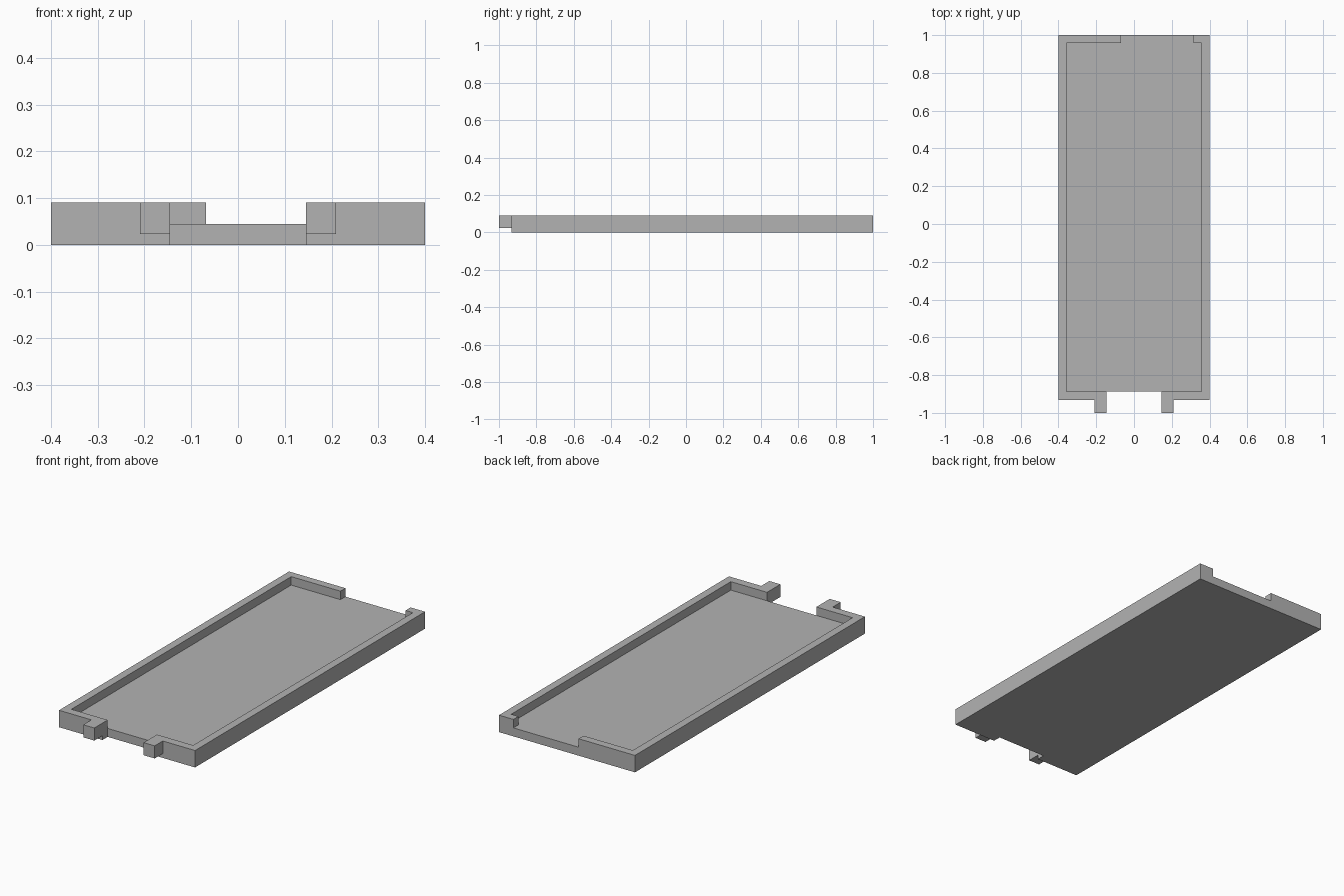
import bpy, bmesh, math

cube = bpy.data.objects.get("Cube")
if cube:
    bpy.data.objects.remove(cube, do_unlink=True)

grey = bpy.data.materials.new("mid grey")
grey.use_nodes = True
grey.diffuse_color = (0.45, 0.45, 0.45, 1)
grey.node_tree.nodes["Principled BSDF"].inputs["Base Color"].default_value = grey.diffuse_color


def prism(name, outline, z0, z1):
    """Extrude a flat outline from z0 up to z1."""
    bm = bmesh.new()
    base = bm.faces.new([bm.verts.new((x, y, z0)) for x, y in outline])
    grown = bmesh.ops.extrude_face_region(bm, geom=[base])["geom"]
    top = [v for v in grown if isinstance(v, bmesh.types.BMVert)]
    bmesh.ops.translate(bm, verts=top, vec=(0, 0, z1 - z0))
    bmesh.ops.recalc_face_normals(bm, faces=bm.faces)
    mesh = bpy.data.meshes.new(name)
    bm.to_mesh(mesh)
    bm.free()
    mesh.materials.append(grey)
    obj = bpy.data.objects.new(name, mesh)
    bpy.context.collection.objects.link(obj)
    return obj


HALF, INNER = 0.4, 0.358          # outer and inner half widths
FRONT, LEDGE = -0.932, -0.888     # front wall, outside and inside
BACK, BACK_IN = 1.0, 0.958        # back wall, outside and inside
SLOT, TAB = 0.145, 0.21           # front notch edge and outer edge of the tabs
HEIGHT, FLOOR, TAB_BASE = 0.09, 0.045, 0.023

# Tray footprint with the front notch and two tabs, mirrored across x
half = [(SLOT, LEDGE), (SLOT, -1), (TAB, -1), (TAB, FRONT), (HALF, FRONT), (HALF, BACK)]
tray = prism("tray", half + [(-x, y) for x, y in reversed(half)], 0, HEIGHT)

# Pocket, running out through the off-centre opening in the back wall
pocket = prism("pocket_cutter", [
    (-INNER, LEDGE), (INNER, LEDGE), (INNER, BACK_IN), (0.315, BACK_IN),
    (0.315, 1.1), (-0.068, 1.1), (-0.068, BACK_IN), (-INNER, BACK_IN)], FLOOR, 0.2)

# Clearance beneath the front tabs
clearance = prism("tab_clearance_cutter", [
    (-0.3, -1.1), (0.3, -1.1), (0.3, FRONT), (-0.3, FRONT)], -0.1, TAB_BASE)

bpy.context.view_layer.objects.active = tray
for cutter in (pocket, clearance):
    cut = tray.modifiers.new(cutter.name, 'BOOLEAN')
    cut.operation, cut.solver, cut.object = 'DIFFERENCE', 'EXACT', cutter
    bpy.ops.object.modifier_apply(modifier=cut.name)
    bpy.data.objects.remove(cutter, do_unlink=True)

# Merge coplanar faces for clean flat sides
bm = bmesh.new()
bm.from_mesh(tray.data)
bmesh.ops.remove_doubles(bm, verts=bm.verts, dist=0.0001)
bmesh.ops.dissolve_limit(bm, angle_limit=math.radians(1), verts=bm.verts, edges=bm.edges)
bm.to_mesh(tray.data)
bm.free()
